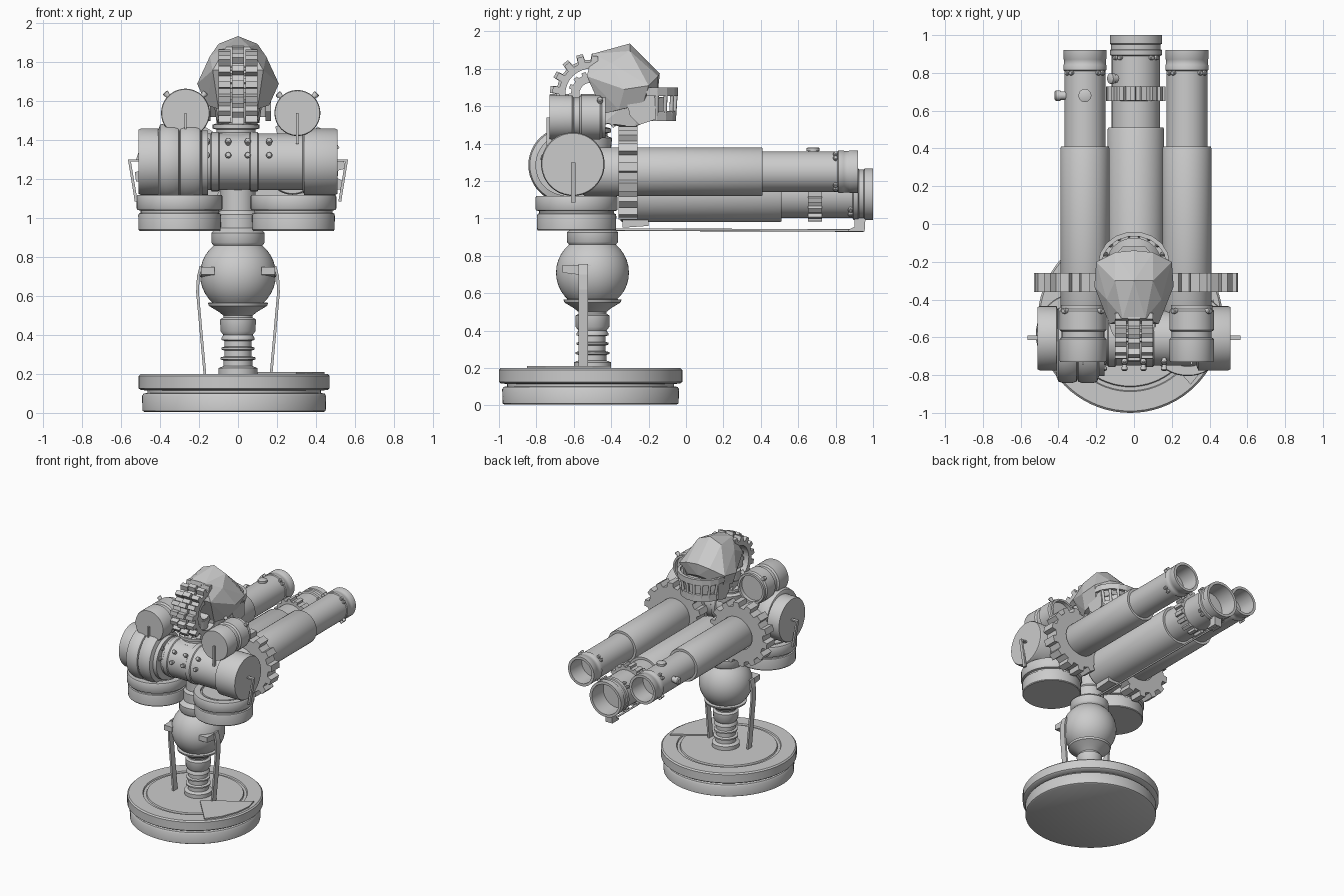
import bpy, bmesh
from math import pi, sin, cos, radians
from mathutils import Matrix, Vector

if "Cube" in bpy.data.objects:
    bpy.data.objects.remove(bpy.data.objects["Cube"])

ROT = {'z': Matrix(), 'y': Matrix.Rotation(-pi / 2, 4, 'X'), 'x': Matrix.Rotation(pi / 2, 4, 'Y')}


def finish(bm, name, loc=(0, 0, 0), axis='z', angle=35):
    bmesh.ops.recalc_face_normals(bm, faces=bm.faces)
    bm.transform(Matrix.Translation(loc) @ ROT[axis])
    me = bpy.data.meshes.new(name)
    bm.to_mesh(me)
    bm.free()
    if angle:
        for p in me.polygons:
            p.use_smooth = True
        me.set_sharp_from_angle(angle=radians(angle))
    ob = bpy.data.objects.new(name, me)
    bpy.context.collection.objects.link(ob)
    return ob


def lathe(name, prof, loc, axis='z', seg=48):
    """Spin (radius, height) points round an axis, closing both ends."""
    bm = bmesh.new()
    rings = [[bm.verts.new((r * cos(2 * pi * i / seg), r * sin(2 * pi * i / seg), h))
              for i in range(seg)] for r, h in prof]
    for a, b in zip(rings, rings[1:]):
        for i in range(seg):
            j = (i + 1) % seg
            bm.faces.new((a[i], a[j], b[j], b[i]))
    bm.faces.new(rings[0])
    bm.faces.new(rings[-1])
    return finish(bm, name, loc, axis)


def gear(name, loc, axis, n, root, tip, bore, width):
    bm = bmesh.new()
    cols = []
    for t in range(n):
        for f, r in ((0, root), (.42, root), (.5, tip), (.92, tip)):
            a = 2 * pi * (t + f) / n
            cols.append([bm.verts.new((q * cos(a), q * sin(a), h)) for q, h in
                         ((bore, -width / 2), (r, -width / 2), (r, width / 2), (bore, width / 2))])
    for i, c in enumerate(cols):
        d = cols[(i + 1) % len(cols)]
        for k in range(4):
            m = (k + 1) % 4
            bm.faces.new((c[k], c[m], d[m], d[k]))
    return finish(bm, name, loc, axis)


def prism(name, pts, axis, a, b):
    """Extrude an outline from a to b along x (yz points), y (xz points) or z."""
    def at(p, h):
        return {'x': (h, p[0], p[1]), 'y': (p[0], h, p[1]), 'z': (p[0], p[1], h)}[axis]
    bm = bmesh.new()
    A, B = [[bm.verts.new(at(p, h)) for p in pts] for h in (a, b)]
    bm.faces.new(A)
    bm.faces.new(B)
    for i in range(len(A)):
        j = (i + 1) % len(A)
        bm.faces.new((A[i], A[j], B[j], B[i]))
    return finish(bm, name, angle=0)


def hull(name, half):
    """Faceted convex shell from points mirrored over x."""
    bm = bmesh.new()
    for x, y, z in half:
        for s in ((1, -1) if x else (1,)):
            bm.verts.new((s * x, y, z))
    r = bmesh.ops.convex_hull(bm, input=bm.verts)
    bmesh.ops.delete(bm, geom=[v for v in r['geom_interior'] if isinstance(v, bmesh.types.BMVert)], context='VERTS')
    bmesh.ops.dissolve_limit(bm, angle_limit=radians(6), verts=bm.verts, edges=bm.edges)
    return finish(bm, name, angle=0)


def tube(name, pts, r):
    cu = bpy.data.curves.new(name, 'CURVE')
    cu.dimensions, cu.bevel_depth, cu.bevel_resolution, cu.use_fill_caps = '3D', r, 2, True
    s = cu.splines.new('POLY')
    s.points.add(len(pts) - 1)
    for p, q in zip(s.points, pts):
        p.co = (*q, 1)
    ob = bpy.data.objects.new(name, cu)
    bpy.context.collection.objects.link(ob)
    bpy.context.view_layer.objects.active = ob
    ob.select_set(True)
    bpy.ops.object.convert(target='MESH')
    ob.select_set(False)


def stud(name, c, d, r=.016, length=.035):
    """Round bolt at c pointing along d."""
    ob = lathe(name, [(r * .8, 0), (r * .8, length * .5), (r, length * .5), (r, length * .9), (r * .7, length)],
               (0, 0, 0), seg=12)
    ob.matrix_world = Matrix.Translation(c) @ Vector(d).to_track_quat('Z', 'Y').to_matrix().to_4x4()


# grooved disc shared by the base and shoulder plates
def disc(name, loc, R, H, seg):
    p = [(.94, 0), (.96, .03), (.965, .42), (.95, .48), (.91, .5), (.91, .56), (.98, .58), (1, .62), (1, .95),
         (.98, 1), (.77, 1), (.76, .95), (.72, .95), (.71, 1), (.2, 1)]
    lathe(name, [(r * R, h * H) for r, h in p], loc, seg=seg)


disc('base', (-.02, -.51, 0.005), .49, .195, 72)
for s, x in (('left', -.3), ('right', .285)):
    disc(s + '_shoulder_disc', (x, -.585, .935), .22, .185, 48)
prism('base_cover_plate', [(.1, -.62), (.3, -.85), (.38, -.75), (.43, -.62), (.445, -.5), (.42, -.4)], 'z', .195, .21)

# stem, waist ball and collar
stem = [(.1, .19), (.1, .23), (.075, .24), (.075, .27), (.09, .275), (.09, .285), (.07, .29), (.07, .32), (.085, .325),
        (.085, .335), (.07, .34), (.07, .37), (.085, .375), (.085, .385), (.075, .4), (.09, .42), (.092, .48),
        (.075, .49), (.075, .5), (.1, .52), (.15, .55), (.155, .565), (.12, .57)]
ball = [(.195 * sin(a), .71 - .195 * cos(a)) for a in [radians(40 + i * 10) for i in range(11)]]
top = [(.13, .865), (.137, .875), (.137, .925), (.125, .935), (.105, .95), (.105, 1.02), (.09, 1.04), (.09, 1.2)]
lathe('stem', stem + ball + top, (0, -.5, 0))

# curved braces either side of the stem
for s, name in ((-1, 'left'), (1, 'right')):
    mid = [(.17, .2), (.19, .42), (.208, .62), (.204, .7), (.19, .755)]
    out = [(s * (x + .007), z) for x, z in mid] + [(s * (x - .007), z) for x, z in mid[::-1]]
    prism(name + '_brace', out, 'y', -.575, -.525)
    prism(name + '_brace_plate', [(-.66, .71), (-.5, .69), (-.5, .75), (-.66, .75)], 'x', s * .12, s * .19)

# shoulder axle with caps and fat band
axle = [(.165, -.51), (.17, -.5), (.17, -.41), (.145, -.4), (.145, -.14), (.152, -.135), (.152, -.1), (.145, -.095),
        (.145, .06), (.152, .065), (.152, .1), (.145, .105), (.145, .33), (.17, .34), (.17, .5), (.165, .51)]
lathe('shoulder_axle', axle, (0, -.605, 1.29), 'x')
lathe('shoulder_band', [(.17, -.41), (.195, -.4), (.203, -.37), (.203, -.33), (.195, -.305), (.182, -.3),
                        (.195, -.295), (.203, -.27), (.203, -.22), (.195, -.195), (.165, -.185), (.165, -.155)],
      (0, -.64, 1.285), 'x')
for x in (-.16, -.05, .05, .16):
    for a in (12, 40):
        d = Vector((0, -cos(radians(a)), sin(radians(a))))
        stud('axle_bolt', Vector((x, -.605, 1.29)) + d * .14, d)
for s, n in ((-1, 'left'), (1, 'right')):
    prism(n + '_side_fin', [(s * .515, 1.085), (s * .53, 1.085), (s * .565, 1.3), (s * .5, 1.3), (s * .5, 1.29),
                            (s * .55, 1.29)], 'y', -.615, -.59)

# small drums on the shoulders
for n, x, r in (('left', -.27, .125), ('right', .305, .118)):
    lathe(n + '_drum', [(r * .97, -.73), (r, -.72), (r, -.61), (r * .9, -.6), (r * .9, -.57), (r, -.56),
                        (r, -.46), (r * .93, -.45), (r * .93, -.43), (r * .8, -.43), (r * .8, -.46)], (x, 0, 1.54), 'y')
    prism(n + '_drum_fin', [(x - .006, 1.38), (x + .006, 1.38), (x + .006, 1.54), (x - .006, 1.54)], 'y', -.745, -.72)
    for k in (-1, 1):
        stud(n + '_drum_bolt', (x + k * r * .65, -.46, 1.54 + r * .65), (k, 0, 1))


# stepped hollow barrels
def barrel(name, x, z, R, r, start, step, end, lip):
    e = end - .11
    lathe(name, [(R * .95, start), (R, start + .01), (R, step - .01), (R * .97, step), (r, step), (r, e), (lip, e + .005),
                 (lip, e + .03), (r + .003, e + .035), (r + .003, end - .05), (lip, end - .045), (lip, end),
                 (lip - .02, end), (lip - .022, end - .14)], (x, 0, z), 'y')
    for i in range(4):
        for da in (-.13, .13):
            a = pi / 4 + i * pi / 2 + da
            d = Vector((cos(a), 0, sin(a)))
            stud(name + '_bolt', Vector((x, e - .01, z)) + d * (r - .01), d, .013, .03)


barrel('left_barrel', -.26, 1.25, .13, .108, -.55, .41, .92, .114)
barrel('right_barrel', .28, 1.25, .13, .108, -.55, .41, .92, .114)
barrel('centre_barrel', .01, 1.13, .15, .128, -.35, .51, 1.0, .138)
gear('left_arm_gear', (-.28, -.31, 1.245), 'y', 14, .215, .25, .12, .1)
gear('right_arm_gear', (.3, -.31, 1.245), 'y', 14, .215, .25, .12, .1)
gear('muzzle_gear', (.01, .69, 1.14), 'y', 16, .14, .158, .12, .075)
stud('left_barrel_knob', (-.36, .68, 1.27), (-1, 0, 0), .028, .06)
stud('left_barrel_top_knob', (-.26, .68, 1.34), (0, 0, 1), .035, .04)
stud('centre_barrel_knob', (-.09, .77, 1.2), (-.8, 0, .6), .028, .05)

# rail under the centre barrel
tube('under_rail', [(.01, -.4, .94), (.01, .95, .935)], .007)
prism('front_rail_bracket', [(.9, 1.01), (.96, 1.01), (.955, .93), (.87, .93), (.87, .94), (.9, .955)], 'x', -.02, .04)
prism('rear_rail_bracket', [(-.34, 1.02), (-.2, 1.02), (-.2, .96), (-.34, .95)], 'x', -.05, .07)

# neck rings
lathe('neck', [(.12, 1.38), (.125, 1.43), (.1, 1.44), (.1, 1.455), (.12, 1.46), (.12, 1.48), (.09, 1.49), (.09, 1.6)],
      (-.01, -.52, 0), seg=32)

# gear crest behind the head
for x, tip in ((-.07, .205), (0, .218), (.07, .205)):
    gear('crest_gear', (x, -.51, 1.665), 'x', 16, tip - .035, tip, .135, .062)
gear('crest_inner_gear', (0, -.51, 1.665), 'x', 14, .105, .12, .06, .14)

# faceted helmet and lower face
hull('helmet', [(0, -.3, 1.935), (.06, -.5, 1.88), (.13, -.53, 1.76), (.12, -.47, 1.66), (.1, -.3, 1.895),
                (.145, -.4, 1.83), (.21, -.33, 1.69), (.2, -.2, 1.71), (.16, -.36, 1.58), (.165, -.23, 1.61),
                (.1, -.15, 1.76), (0, -.14, 1.775), (.09, -.17, 1.66), (0, -.15, 1.68), (.1, -.44, 1.56)])
hull('lower_face', [(.09, -.45, 1.62), (.1, -.44, 1.51), (.13, -.3, 1.63), (.11, -.28, 1.49), (.13, -.2, 1.63),
                    (.1, -.17, 1.53), (.06, -.12, 1.65), (.05, -.12, 1.55), (0, -.3, 1.48)])


# jaw guard: curved bands joined by bars
def arc(rx, ry, n=9, a0=0, a1=180):
    return [(rx * cos(radians(a0 + (a1 - a0) * i / n)), -.21 + ry * sin(radians(a0 + (a1 - a0) * i / n)))
            for i in range(n + 1)]


for name, z0, z1, rx, ry in (('upper_guard', 1.655, 1.7, .19, .17), ('lower_guard', 1.52, 1.575, .165, .16)):
    prism(name, arc(rx, ry) + arc(rx - .02, ry - .025)[::-1], 'z', z0, z1)
for lo, hi in zip(arc(.155, .15)[1:-1], arc(.18, .158)[1:-1]):
    tube('guard_bar', [(*lo, 1.55), (*hi, 1.68)], .011)
for s in (-1, 1):
    prism('cheek_plate', [(-.33, 1.68), (-.17, 1.69), (-.16, 1.53), (-.25, 1.5), (-.3, 1.55)], 'x', s * .14, s * .17)
